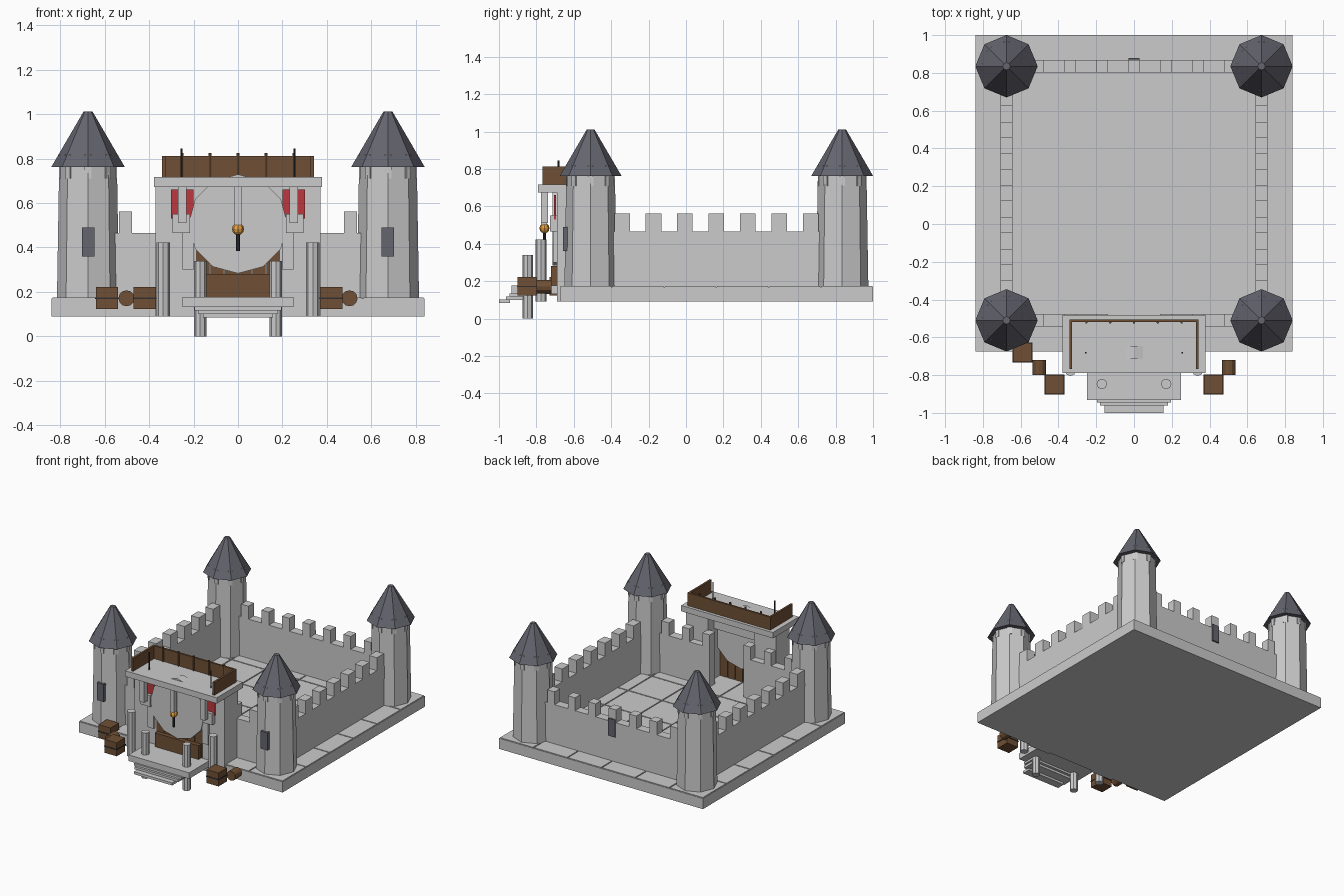
import bpy, math

if "Cube" in bpy.data.objects:
    bpy.data.objects.remove(bpy.data.objects["Cube"])

def mat(name, r, g, b):
    m = bpy.data.materials.new(name)
    m.diffuse_color = (r, g, b, 1)
    m.use_nodes = True
    m.node_tree.nodes["Principled BSDF"].inputs["Base Color"].default_value = m.diffuse_color
    return m

SLATE = mat("slate", 0.13, 0.13, 0.16)
WOOD = mat("wood", 0.16, 0.08, 0.035)
IRON = mat("iron", 0.03, 0.03, 0.035)
RED = mat("red_cloth", 0.5, 0.04, 0.05)
GOLD = mat("flame", 0.8, 0.35, 0.05)

def finish(name, m):
    o = bpy.context.object
    o.name = name
    if m:
        o.data.materials.append(m)
    return o

def box(name, x0, x1, y0, y1, z0, z1, m=None):
    bpy.ops.mesh.primitive_cube_add(size=1, location=((x0 + x1) / 2, (y0 + y1) / 2, (z0 + z1) / 2))
    o = finish(name, m)
    o.scale = (abs(x1 - x0), abs(y1 - y0), abs(z1 - z0))
    return o

def cyl(name, x, y, z0, z1, r0, r1=None, n=8, m=None):
    bpy.ops.mesh.primitive_cone_add(vertices=n, radius1=r0, radius2=r0 if r1 is None else r1,
                                    depth=z1 - z0, location=(x, y, (z0 + z1) / 2))
    return finish(name, m)

def cyl_y(name, x, z, y0, y1, r, n, m=None):
    bpy.ops.mesh.primitive_cylinder_add(vertices=n, radius=r, depth=y1 - y0,
                                        location=(x, (y0 + y1) / 2, z), rotation=(math.pi / 2, 0, 0))
    return finish(name, m)

TX, TB, TF = 0.675, 0.835, -0.51     # tower centres
T = 0.0325                           # half wall thickness

# base and paving
box("base", -0.84, 0.84, -0.675, 1, 0.09, 0.169)
NX, NY = 6, 6
for i in range(NX):
    for j in range(NY):
        dx, dy = 1.68 / NX, 1.675 / NY
        x, y = -0.84 + i * dx, -0.675 + j * dy
        box("paving_slab", x + 0.004, x + dx - 0.004, y + 0.004, y + dy - 0.004, 0.165, 0.174)

# corner towers
for sx in (-1, 1):
    for y in (TF, TB):
        x = sx * TX
        cyl("tower", x, y, 0.17, 0.77, 0.14, 0.13)
        cyl("tower_roof", x, y, 0.763, 1.012, 0.165, 0.02, m=SLATE)
        for k in range(8):
            a = k * math.pi / 4
            c = box("roof_bracket", -0.008, 0.008, -0.016, 0.016, 0.71, 0.818)
            c.location.x = x + 0.122 * math.cos(a)
            c.location.y = y + 0.122 * math.sin(a)
            c.rotation_euler.z = a
    box("tower_window", sx * TX - 0.028, sx * TX + 0.028, -0.658, -0.62, 0.36, 0.49, SLATE)

# curtain walls with merlons
def merlon(x, y, along_x):
    a, b = (0.03, T) if along_x else (T, 0.0415)
    box("merlon", x - a, x + a, y - b, y + b, 0.46, 0.562)

box("back_wall", -TX, TX, TB - T, TB + T, 0.17, 0.466)
box("back_window", -0.028, 0.028, 0.85, 0.878, 0.36, 0.49, SLATE)
for sx in (-1, 1):
    box("side_wall", sx * TX - T, sx * TX + T, TF, TB, 0.17, 0.466)
    box("front_wall", sx * 0.14, sx * TX, TF - T, TF + T, 0.17, 0.466)
for k in range(1, 8):
    y = TF + (TB - TF) * k / 8
    x = -TX + 2 * TX * k / 8
    merlon(-TX, y, False)
    merlon(TX, y, False)
    merlon(x, TB, True)
    if k in (1, 2, 3, 5, 6, 7):
        merlon(x, TF, True)

# gatehouse
for s in (-1, 1):
    box("gate_pier", s * 0.19, s * 0.372, -0.69, -0.53, 0.09, 0.68)
    box("gate_jamb", s * 0.2, s * 0.25, -0.71, -0.68, 0.3, 0.5)
    box("gate_bracket", s * 0.215, s * 0.295, -0.727, -0.68, 0.465, 0.55)
    box("hanging_post", s * 0.232, s * 0.27, -0.775, -0.737, 0.51, 0.68)
    box("banner", s * 0.2, s * 0.302, -0.705, -0.695, 0.53, 0.66, RED)
    cyl("roof_rod", s * 0.255, -0.682, 0.5, 0.845, 0.005, n=6, m=IRON)
    cyl("outer_column", s * 0.337, -0.775, 0.09, 0.422, 0.03)
    cyl("porch_column", s * 0.17, -0.847, 0, 0.34, 0.028)
box("gate_lintel", -0.2, 0.2, -0.69, -0.6, 0.55, 0.68)
arch = cyl_y("arch_disc", 0, 0.506, -0.715, -0.645, 0.223, 12)
box("roof_slab", -0.378, 0.378, -0.79, -0.483, 0.673, 0.716)

# plank door
for k in range(6):
    x = -0.19 + k * 0.38 / 6
    box("door_plank", x + 0.002, x + 0.0613, -0.69, -0.67, 0.17, 0.42, WOOD)
box("door_panel", -0.18, 0.18, -0.722, -0.69, 0.17, 0.28, WOOD)

# wooden parapet
box("parapet_back", -0.342, 0.342, -0.52, -0.505, 0.71, 0.812, WOOD)
for s in (-1, 1):
    box("parapet_side", s * 0.327, s * 0.342, -0.768, -0.505, 0.71, 0.812, WOOD)
for k in range(-2, 3):
    cyl("parapet_peg", k * 0.126, -0.521, 0.715, 0.826, 0.007, n=6, m=WOOD)

# torch
box("torch_post", -0.016, 0.016, -0.775, -0.743, 0.5, 0.68)
cyl("torch_handle", 0, -0.757, 0.385, 0.47, 0.008, m=IRON)
bpy.ops.mesh.primitive_uv_sphere_add(segments=8, ring_count=6, radius=0.027, location=(0, -0.757, 0.483))
finish("torch_flame", GOLD)

# porch and steps
box("porch", -0.25, 0.25, -0.932, -0.67, 0.132, 0.177)
box("upper_step", -0.195, 0.195, -0.945, -0.85, 0.117, 0.134)
box("middle_step", -0.18, 0.18, -0.962, -0.87, 0.1, 0.119)
box("lower_step", -0.157, 0.157, -1, -0.94, 0.084, 0.103)

# crates and barrels
for x, y in ((0.42, -0.85), (-0.42, -0.85), (-0.59, -0.68)):
    box("crate", x - 0.05, x + 0.05, y - 0.05, y + 0.05, 0.122, 0.222, WOOD)
    box("crate_band", x - 0.053, x + 0.053, y - 0.053, y + 0.053, 0.168, 0.175, IRON)
for s in (-1, 1):
    cyl_y("barrel", s * 0.502, 0.171, -0.8, -0.72, 0.036, 12, WOOD)
